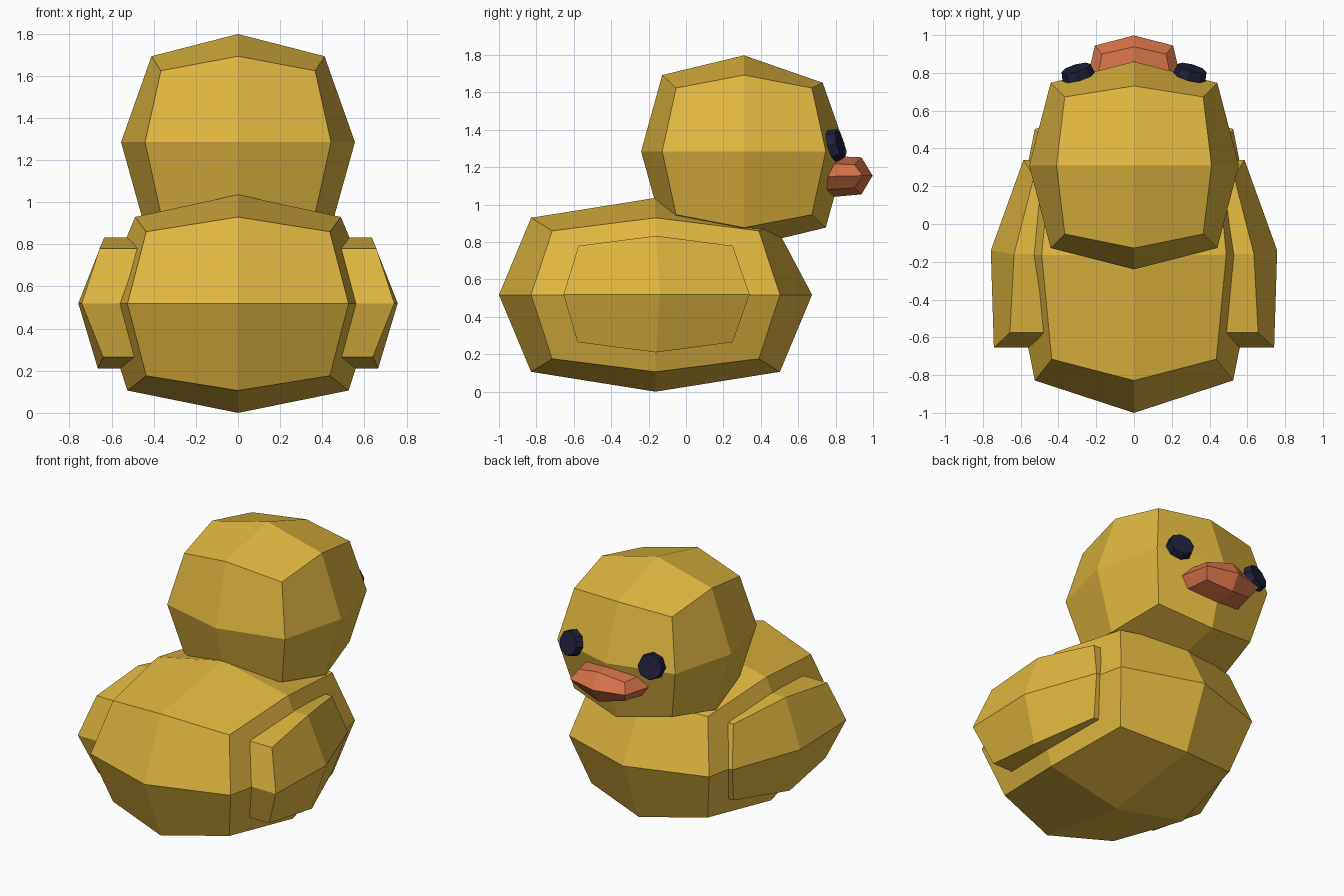
import bpy, bmesh
from mathutils import Vector

cube = bpy.data.objects.get("Cube")
if cube:
    bpy.data.objects.remove(cube, do_unlink=True)


def material(name, colour):
    mat = bpy.data.materials.new(name)
    mat.use_nodes = True
    mat.diffuse_color = (*colour, 1)
    mat.node_tree.nodes["Principled BSDF"].inputs["Base Color"].default_value = (*colour, 1)
    return mat


yellow = material("yellow", (0.74, 0.47, 0.05))
orange = material("orange", (0.69, 0.175, 0.067))
navy = material("dark navy", (0.014, 0.014, 0.043))


def add_object(name, bm, mat):
    bmesh.ops.recalc_face_normals(bm, faces=bm.faces)
    mesh = bpy.data.meshes.new(name)
    bm.to_mesh(mesh)
    bm.free()
    mesh.materials.append(mat)
    obj = bpy.data.objects.new(name, mesh)
    bpy.context.collection.objects.link(obj)
    return obj


def blob(name, centre, half, mat):
    """Rounded cube with four faces per side; its upper edges are drawn in a little."""
    bm = bmesh.new()
    bmesh.ops.create_cube(bm, size=2)
    bmesh.ops.subdivide_edges(bm, edges=bm.edges[:], cuts=1, use_grid_fill=True)
    pull = {1: 1.0, 2: 0.795, 3: 0.66}
    for v in bm.verts:
        x, y, z = (round(c) for c in v.co)
        v.co = Vector((x, y, z)) * pull[abs(x) + abs(y) + abs(z)]
        if z > 0 and y == 0 and x:
            v.co.x = 0.74 * x
        if z > 0 and y > 0 and x == 0:
            v.co.y, v.co.z = 0.765, 0.715
        v.co = Vector(centre) + Vector([c * h for c, h in zip(v.co, half)])
    return add_object(name, bm, mat)


def extruded_grid(name, rows, offset, mat):
    """Solid made from a grid of points extruded along an offset."""
    bm = bmesh.new()
    grid = [[bm.verts.new(p) for p in row] for row in rows]
    for a, b in zip(grid, grid[1:]):
        for i in range(len(a) - 1):
            bm.faces.new((a[i], a[i + 1], b[i + 1], b[i]))
    outer = bm.faces[:]
    result = bmesh.ops.extrude_face_region(bm, geom=outer, use_keep_orig=True)
    moved = [g for g in result["geom"] if isinstance(g, bmesh.types.BMVert)]
    bmesh.ops.translate(bm, verts=moved, vec=offset)
    return add_object(name, bm, mat)


# Body and head
blob("body", (0, -0.163, 0.518), (0.66, 0.837, 0.518), yellow)
blob("head", (0, 0.31, 1.285), (0.555, 0.55, 0.513), yellow)

# Wings and eyes on both sides
for side, s in (("left", 1), ("right", -1)):
    wing = [
        [(0.64, -0.58, 0.265), (0.665, -0.16, 0.21), (0.53, 0.25, 0.265)],
        [(0.742, -0.655, 0.52), (0.758, -0.14, 0.52), (0.585, 0.34, 0.52)],
        [(0.657, -0.575, 0.78), (0.635, -0.16, 0.833), (0.53, 0.25, 0.78)],
    ]
    rows = [[(s * x, y, z) for x, y, z in row] for row in wing]
    extruded_grid(side + "_wing", rows, (-0.2 * s, 0, 0), yellow)

    bm = bmesh.new()
    bmesh.ops.create_cone(bm, cap_ends=True, segments=8,
                          radius1=0.088, radius2=0.08, depth=0.05)
    eye = add_object(side + "_eye", bm, navy)
    eye.location = (s * 0.3, 0.802, 1.32)
    eye.rotation_euler = Vector((s * 0.28, 1, 0.27)).to_track_quat("Z", "Y").to_euler()

# Beak
beak = [
    [(-0.17, 0.9, 1.09), (0, 0.938, 1.055), (0.17, 0.9, 1.09)],
    [(-0.207, 0.945, 1.155), (0, 0.998, 1.155), (0.207, 0.945, 1.155)],
    [(-0.17, 0.9, 1.215), (0, 0.938, 1.253), (0.17, 0.9, 1.215)],
]
beak_obj = extruded_grid("beak", beak, (0, -0.22, 0), orange)
# Widen the root of the beak where it meets the head
for v in beak_obj.data.vertices:
    if v.co.y < 0.85:
        v.co.x *= 1.25
        v.co.z = 1.15 + (v.co.z - 1.155) * 1.15
